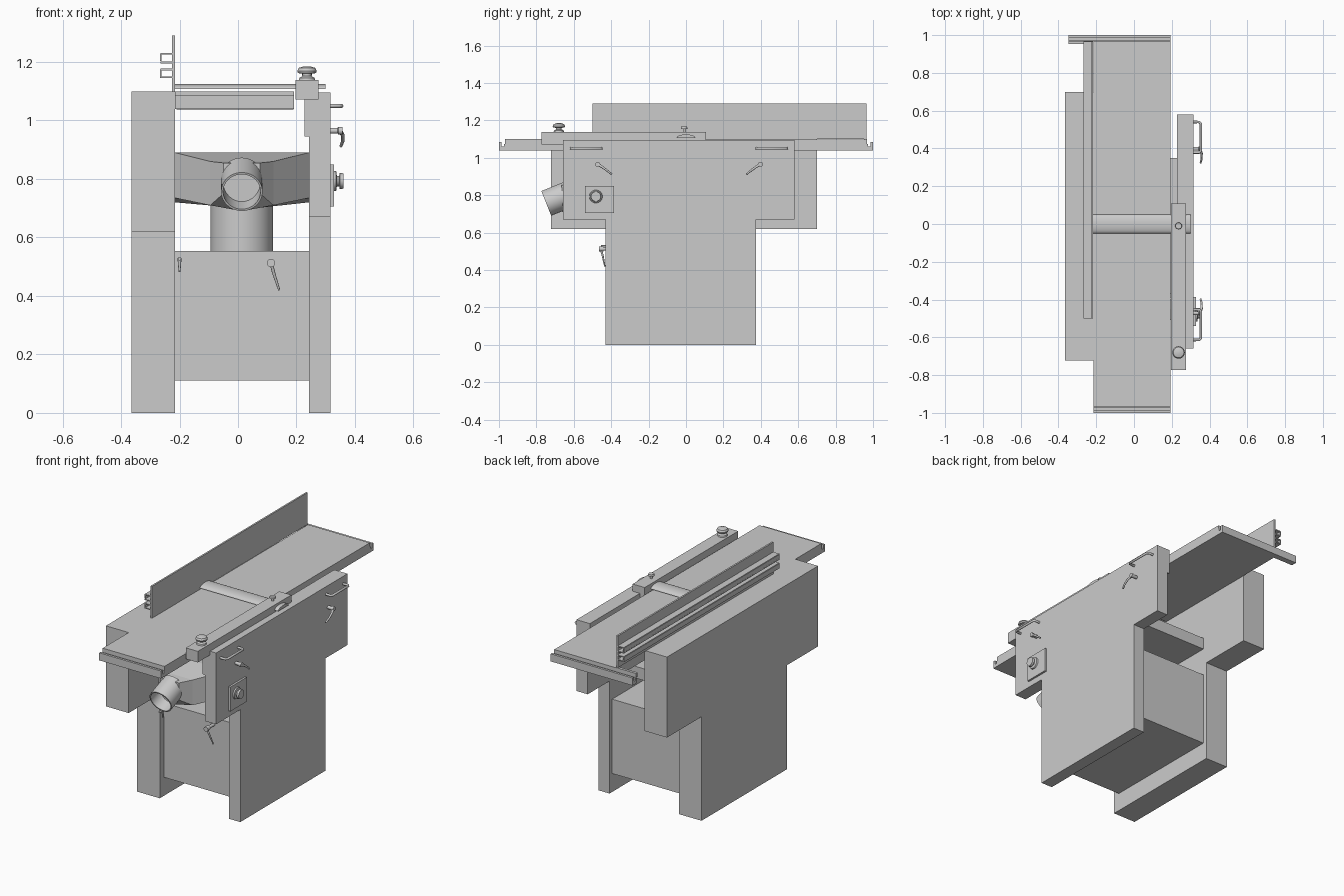
import bpy, bmesh, math
from mathutils import Vector

if "Cube" in bpy.data.objects:
    bpy.data.objects.remove(bpy.data.objects["Cube"])


def mesh_obj(name, verts, faces, smooth=False):
    me = bpy.data.meshes.new(name)
    me.from_pydata(verts, [], faces)
    bm = bmesh.new()
    bm.from_mesh(me)
    bmesh.ops.recalc_face_normals(bm, faces=bm.faces)
    bm.to_mesh(me)
    bm.free()
    ob = bpy.data.objects.new(name, me)
    bpy.context.collection.objects.link(ob)
    if smooth:
        bpy.ops.object.select_all(action='DESELECT')
        ob.select_set(True)
        bpy.context.view_layer.objects.active = ob
        bpy.ops.object.shade_smooth_by_angle(angle=math.radians(35))
    return ob


def prism(name, pts, axis, a, b, smooth=False):
    """Extrude a 2D profile along an axis (profile uses the other two axes in order)."""
    n = len(pts)
    verts = []
    for t in (a, b):
        for p in pts:
            v = list(p)
            v.insert('xyz'.index(axis), t)
            verts.append(v)
    faces = [list(range(n)), list(range(n, 2 * n))]
    faces += [[i, (i + 1) % n, n + (i + 1) % n, n + i] for i in range(n)]
    return mesh_obj(name, verts, faces, smooth)


def box(name, x0, x1, y0, y1, z0, z1):
    return prism(name, [(x0, y0), (x1, y0), (x1, y1), (x0, y1)], 'z', z0, z1)


def lathe(name, origin, direction, prof, n=32):
    """Turned part: prof is a list of (radius, distance along direction)."""
    q = Vector(direction).to_track_quat('Z', 'Y')
    o = Vector(origin)
    verts, k = [], len(prof)
    for r, h in prof:
        for i in range(n):
            t = 2 * math.pi * i / n
            verts.append(o + q @ Vector((r * math.cos(t), r * math.sin(t), h)))
    faces = [[j * n + i, j * n + (i + 1) % n, (j + 1) * n + (i + 1) % n, (j + 1) * n + i]
             for j in range(k - 1) for i in range(n)]
    faces += [list(range(n)), list(range((k - 1) * n, k * n))]
    return mesh_obj(name, verts, faces, True)


def tube(name, pts, r, radii=None):
    cu = bpy.data.curves.new(name, 'CURVE')
    cu.dimensions = '3D'
    cu.bevel_depth = r
    cu.bevel_resolution = 3
    cu.use_fill_caps = True
    sp = cu.splines.new('POLY')
    sp.points.add(len(pts) - 1)
    for i, p in enumerate(pts):
        sp.points[i].co = (*p, 1)
        sp.points[i].radius = radii[i] if radii else 1
    ob = bpy.data.objects.new(name, cu)
    bpy.context.collection.objects.link(ob)
    return ob


# T-shaped side panels
def t_panel(name, x0, x1, y0, y1, zs, zt):
    prism(name, [(-.43, 0), (.375, 0), (.375, zs), (y1, zs), (y1, zt),
                 (y0, zt), (y0, zs), (-.43, zs)], 'x', x0, x1)


t_panel('left_side_panel', -.365, -.215, -.723, .70, .62, 1.10)
t_panel('right_side_panel', .242, .316, -.658, .58, .67, 1.095)
box('right_panel_inner_rim', .228, .242, -.658, .58, .945, 1.095)

# Base cabinet, lifting column and thickness bed
box('base_cabinet', -.215, .242, -.39, .35, .11, .553)
lathe('lifting_column', (.013, 0, .553), (0, 0, 1), [(.107, 0), (.107, .17)], 40)
box('thickness_bed', -.215, .242, -.37, .35, .72, .79)

# Infeed / outfeed tables with cutter block between them
box('infeed_table', -.215, .192, -.967, -.025, 1.04, 1.10)
box('outfeed_table', -.215, .192, .025, .967, 1.04, 1.098)
lathe('cutter_block', (-.21, 0, 1.068), (1, 0, 0), [(.03, 0), (.03, .40)], 24)
for s, x0, nm in ((-1, -.215, 'front_end_rail'), (1, -.348, 'back_end_rail')):
    pts = [(.965, 1.04), (.965, 1.075), (.972, 1.075), (.972, 1.06), (.986, 1.06),
           (.986, 1.085), (1.0, 1.085), (1.0, 1.04)]
    prism(nm, [(s * y, z) for y, z in pts], 'x', x0, .192)

# Fence: plate with hooked channels on the back
box('fence_plate', -.226, -.216, -.5, .965, 1.10, 1.29)
for z, d, nm in ((1.228, -1, 'upper'), (1.198, 0, 'middle'), (1.174, -1, 'lower'), (1.148, 1, 'bottom')):
    box('fence_rib_' + nm, -.265, -.226, -.5, .965, z - .003, z + .003)
    if d:
        za, zb = sorted((z, z + d * .022 if d < 0 else z + .008))
        box('fence_lip_' + nm, -.267, -.261, -.5, .965, za - .003, zb)
box('fence_bracket', -.348, -.216, .952, .968, 1.075, 1.10)

# Bridge guard: arched plate on a long support beam
arc = [(.05 * -math.cos(math.pi * i / 12), 1.107 + .018 * math.sin(math.pi * i / 12)) for i in range(13)]
prism('bridge_guard', arc, 'x', -.217, .30, True)
box('guard_beam', .197, .276, -.773, .108, 1.072, 1.138)
lathe('guard_clamp_knob', (.236, -.68, 1.138), (0, 0, 1),
      [(.028, 0), (.026, .008), (.015, .014), (.015, .022), (.031, .024), (.033, .032), (.028, .042), (.012, .047)])
lathe('guard_small_knob', (.236, -.01, 1.138), (0, 0, 1), [(.007, 0), (.007, .015), (.018, .017), (.016, .028)], 24)

# Dust hood: tapering wings, funnel, and a tilted spout
cx = .013
back = [(-.215, -.40, .89), (.242, -.40, .89), (.242, -.40, .72), (cx, -.40, .70), (-.215, -.40, .72)]
side = [(-.215, -.45, .89), (.242, -.45, .89), (.242, -.45, .735), (cx, -.45, .695), (-.215, -.45, .735)]
mid = [(-.095, -.60, .86), (.121, -.60, .86), (.121, -.60, .71), (cx, -.60, .69), (-.095, -.60, .71)]
tip = [(-.05, -.665, .855), (.076, -.665, .855), (.076, -.66, .75), (cx, -.66, .71), (-.05, -.66, .75)]
rings = [back, side, mid, tip]
fcs = [[5 * j + i, 5 * j + (i + 1) % 5, 5 * j + 5 + (i + 1) % 5, 5 * j + 5 + i] for j in range(3) for i in range(5)]
mesh_obj('dust_hood', [p for r in rings for p in r], fcs + [list(range(5)), list(range(15, 20))])
lathe('dust_spout', (cx, -.62, .807), (0, -.93, -.37),
      [(.071, 0), (.071, .137), (.064, .137), (.064, .03)])

# Right panel fittings: pull handles and locking levers, mirrored about the middle
for s, nm in ((-1, 'front'), (1, 'back')):
    m = lambda y: -.037 + s * y
    tube(nm + '_pull_handle_grip', [(.31, m(.415), 1.05), (.345, m(.415), 1.05), (.354, m(.424), 1.05),
         (.354, m(.568), 1.05), (.345, m(.577), 1.05), (.31, m(.577), 1.05)], .007)
    lathe(nm + '_lever_hub', (.315, m(.435), .965), (1, 0, 0), [(.010, 0), (.010, .026), (.013, .028), (.013, .042)], 20)
    tube(nm + '_lever_arm', [(.348, m(.435), .965), (.358, m(.41), .95), (.358, m(.38), .928), (.352, m(.36), .912)],
         .007, [1.2, .9, .8, .7])

# Switch plate and rotary switches
box('switch_plate', .316, .328, -.54, -.386, .705, .85)
lathe('rotary_switch', (.328, -.482, .793), (1, 0, 0),
      [(.035, 0), (.033, .008), (.018, .010), (.018, .018), (.028, .02), (.026, .032)])

# Front cabinet lever and small pin
lathe('cabinet_lever_hub', (.113, -.385, .513), (0, -1, 0), [(.009, 0), (.009, .055), (.014, .057), (.014, .08)], 20)
tube('cabinet_lever_arm', [(.113, -.455, .513), (.123, -.445, .475), (.141, -.434, .42)], .006, [1, .9, .6])
lathe('cabinet_pin', (-.2, -.42, .482), (0, 0, 1), [(.003, 0), (.007, .047)], 12)
lathe('cabinet_pin_shaft', (-.2, -.385, .527), (0, -1, 0), [(.006, 0), (.006, .07)], 12)
